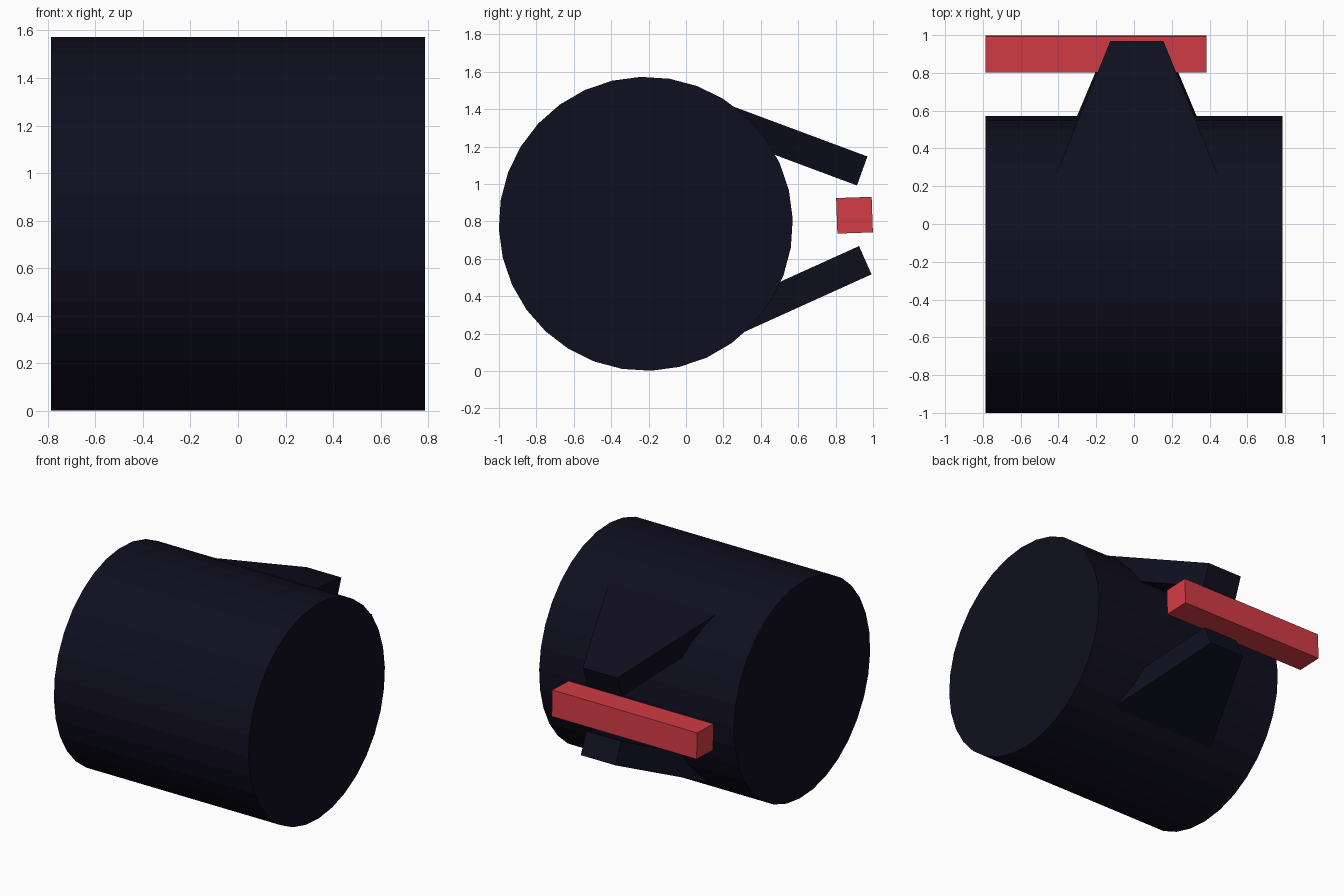
import bpy, bmesh, math
from mathutils import Vector

if "Cube" in bpy.data.objects:
    bpy.data.objects.remove(bpy.data.objects["Cube"])

def material(name, rgb):
    m = bpy.data.materials.new(name)
    m.diffuse_color = (*rgb, 1)
    m.use_nodes = True
    m.node_tree.nodes["Principled BSDF"].inputs["Base Color"].default_value = m.diffuse_color
    return m

dark = material("dark_navy", (0.005, 0.0045, 0.014))
red = material("red", (0.66, 0.045, 0.06))

def prism(name, bottom, top, mat):
    """Solid between two matching loops of points."""
    bm = bmesh.new()
    a = [bm.verts.new(p) for p in bottom]
    b = [bm.verts.new(p) for p in top]
    n = len(a)
    bm.faces.new(a[::-1])
    bm.faces.new(b)
    for i in range(n):
        j = (i + 1) % n
        bm.faces.new((a[i], a[j], b[j], b[i]))
    bmesh.ops.recalc_face_normals(bm, faces=bm.faces)
    me = bpy.data.meshes.new(name)
    bm.to_mesh(me)
    bm.free()
    ob = bpy.data.objects.new(name, me)
    bpy.context.collection.objects.link(ob)
    me.materials.append(mat)
    return ob

TILT = math.radians(2)

def ring(cy, cz, r, sides, start):
    return [(cy + r * math.cos(start + math.tau * i / sides),
             cz + r * math.sin(start + math.tau * i / sides)) for i in range(sides)]

def bar(name, section, x0, x1, mat):
    return prism(name, [(x0, y, z) for y, z in section],
                 [(x1, y, z) for y, z in section], mat)

# Drum lying along x
bar("drum", ring(-0.215, 0.787, 0.786, 32, TILT + math.pi / 2), -0.786, 0.786, dark)

# Red crossbar behind the drum
bar("crossbar", ring(0.901, 0.833, 0.19 / math.sqrt(2), 4, TILT + math.pi / 4),
    -0.785, 0.385, red)

# Two tapered prongs reaching back from the drum
def prong(name, tip_outer, tip_inner, direction, length=0.85):
    d = Vector((0, *direction)).normalized() * length
    cx, tip, root = 0.015, 0.14, 0.465
    def face(y, z):
        p = Vector((0, y, z))
        return [p + Vector((cx - tip, 0, 0)), p + Vector((cx + tip, 0, 0)),
                p + d + Vector((cx + root, 0, 0)), p + d + Vector((cx - root, 0, 0))]
    prism(name, face(*tip_inner), face(*tip_outer), dark)

prong("upper_prong", (0.97, 1.147), (0.914, 0.992), (-0.72, 0.268))
prong("lower_prong", (0.992, 0.517), (0.925, 0.668), (-0.70, -0.317))
